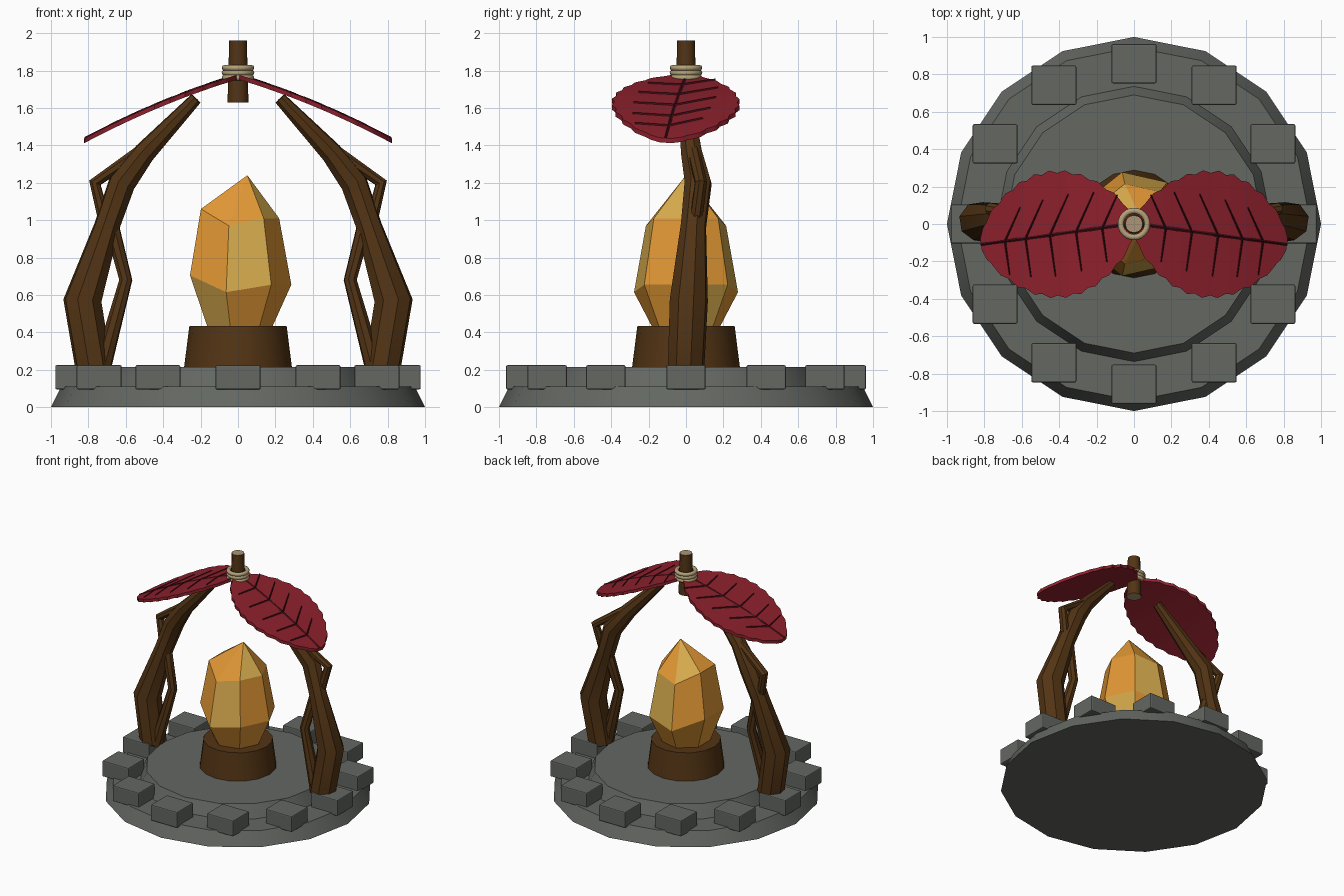
import bpy, bmesh, math
from mathutils import Vector

cube = bpy.data.objects.get("Cube")
if cube:
    bpy.data.objects.remove(cube)


def material(name, rgb):
    m = bpy.data.materials.new(name)
    m.use_nodes = True
    m.diffuse_color = (*rgb, 1)
    m.node_tree.nodes["Principled BSDF"].inputs["Base Color"].default_value = (*rgb, 1)
    return m


STONE = material("grey stone", (0.125, 0.135, 0.12))
BARK = material("brown bark", (0.085, 0.034, 0.007))
CUT_WOOD = material("pale cut wood", (0.42, 0.3, 0.18))
ROPE = material("tan rope", (0.46, 0.36, 0.19))
LEAF = material("red leaf", (0.27, 0.015, 0.026))
VEIN = material("dark red vein", (0.06, 0.004, 0.008))
AMBER = material("amber crystal", (0.75, 0.31, 0.035))
YELLOW = material("yellow crystal", (0.68, 0.41, 0.075))


def smooth(obj, degrees=40):
    bpy.ops.object.select_all(action="DESELECT")
    obj.select_set(True)
    bpy.context.view_layer.objects.active = obj
    bpy.ops.object.shade_smooth_by_angle(angle=math.radians(degrees))


def finish(name, bm, *mats):
    bmesh.ops.recalc_face_normals(bm, faces=bm.faces)
    mesh = bpy.data.meshes.new(name)
    bm.to_mesh(mesh)
    bm.free()
    for m in mats:
        mesh.materials.append(m)
    obj = bpy.data.objects.new(name, mesh)
    bpy.context.collection.objects.link(obj)
    return obj


def frustum(name, sides, r1, r2, z1, z2, *mats):
    bpy.ops.mesh.primitive_cone_add(vertices=sides, radius1=r1, radius2=r2,
                                    depth=z2 - z1, location=(0, 0, (z1 + z2) / 2))
    obj = bpy.context.object
    obj.name = name
    for m in mats:
        obj.data.materials.append(m)
    smooth(obj)
    return obj


def tube(name, points, mat):
    """Tapered round limb through points of (x, y, z, radius)."""
    curve = bpy.data.curves.new(name, "CURVE")
    curve.dimensions = "3D"
    curve.bevel_depth = 1
    curve.bevel_resolution = 2
    curve.use_fill_caps = True
    spline = curve.splines.new("POLY")
    spline.points.add(len(points) - 1)
    for p, (x, y, z, r) in zip(spline.points, points):
        p.co = (x, y, z, 1)
        p.radius = r
    curve.materials.append(mat)
    obj = bpy.data.objects.new(name, curve)
    bpy.context.collection.objects.link(obj)
    bpy.ops.object.select_all(action="DESELECT")
    obj.select_set(True)
    bpy.context.view_layer.objects.active = obj
    bpy.ops.object.convert(target="MESH")
    smooth(bpy.context.object)


# Stone floor in two steps
frustum("stone_base", 16, 1.0, 0.945, 0, 0.11, STONE)
frustum("stone_floor", 16, 0.74, 0.69, 0.1, 0.215, STONE)

# Ring of square stones, all facing the same way
for i in range(12):
    a = i * math.tau / 12
    bpy.ops.mesh.primitive_cube_add(size=1, location=(0.857 * math.cos(a), 0.857 * math.sin(a), 0.16))
    block = bpy.context.object
    block.name = f"rim_stone_{i + 1}"
    block.dimensions = (0.24, 0.21, 0.13)
    bpy.ops.object.transform_apply(location=False, rotation=False, scale=True)
    block.data.materials.append(STONE)
    bevel = block.modifiers.new("soft edge", "BEVEL")
    bevel.width = 0.008
    bevel.segments = 2

# Wooden pedestal
frustum("pedestal", 16, 0.29, 0.26, 0.2, 0.435, BARK)

# Seven-sided crystal: rings of (radius, height of each corner)
N = 7
wobble = [0, 0, -0.04, 0.05, 0.05, -0.04, 0]
bm = bmesh.new()
rings = []
for radius, height, amount in ((0.17, 0.4, 0), (0.285, 0.655, 1), (0.22, 1.01, 1)):
    rings.append([bm.verts.new((radius * math.cos(k * math.tau / N),
                                radius * math.sin(k * math.tau / N),
                                height + amount * wobble[k])) for k in range(N)])
apex = bm.verts.new((0.05, 0, 1.24))
bm.faces.new(rings[0][::-1])
for level in range(3):
    for k in range(N):
        n = (k + 1) % N
        low = rings[level]
        if level < 2:
            up = rings[level + 1]
            face = bm.faces.new((low[k], low[n], up[n], up[k]))
        else:
            face = bm.faces.new((low[k], low[n], apex))
        face.material_index = int((k - level) % 4 == 0)
finish("crystal", bm, AMBER, YELLOW)

# Two bent legs, each with two side shoots
TRUNK = [(0.77, 0, 0.2, 0.1), (0.832, 0.015, 0.57, 0.105), (0.7, 0.04, 0.97, 0.07),
         (0.62, 0.065, 1.2, 0.075), (0.5, 0.03, 1.36, 0.06), (0.225, 0, 1.65, 0.034)]
INNER = [(0.73, -0.02, 0.2, 0.05), (0.6, 0.01, 0.68, 0.036), (0.67, 0.04, 0.95, 0.04)]
OUTER = [(0.71, 0.05, 0.98, 0.035), (0.765, 0.08, 1.2, 0.034), (0.52, 0.04, 1.37, 0.035)]
for side, label in ((1, "left"), (-1, "right")):
    for part, path in (("leg", TRUNK), ("leg_inner_shoot", INNER), ("leg_outer_shoot", OUTER)):
        tube(f"{label}_{part}", [(side * x, y, z, r) for x, y, z, r in path], BARK)

# Top post with pale cut ends, bound with rope
post = frustum("top_post", 12, 0.056, 0.047, 1.63, 1.96, BARK, CUT_WOOD)
for f in post.data.polygons:
    f.material_index = int(abs(f.normal.z) > 0.9)
for i in range(3):
    bpy.ops.mesh.primitive_torus_add(major_segments=24, minor_segments=8, major_radius=0.071,
                                     minor_radius=0.016, location=(0, 0, 1.762 + i * 0.026))
    bpy.context.object.name = f"rope_loop_{i + 1}"
    bpy.context.object.data.materials.append(ROPE)
    smooth(bpy.context.object, 80)

# Drooping leaves
LENGTH, TURN = 0.825, math.radians(-7.6)


def droop(x, y, lift=0):
    return Vector((x, y, 1.778 - 0.3 * x - 0.14 * x * x + lift))


def leaf_point(t, s):
    width = 0.025 + 0.31 * max(0, math.sin(math.pi * t)) ** 0.65
    if abs(s) == 1:
        width += 0.008 * math.cos(t * 20 * math.pi)
    u, v = t * LENGTH, s * width
    return droop(u * math.cos(TURN) - v * math.sin(TURN),
                 u * math.sin(TURN) + v * math.cos(TURN))


def vein(bm, a, b, wide, thin):
    """Flat tapered ribbon lying on the leaf from a to b."""
    a, b = Vector(a), Vector(b)
    across = Vector((a.y - b.y, b.x - a.x)).normalized()
    last = None
    for i in range(5):
        p = a.lerp(b, i / 4)
        off = across * (wide + (thin - wide) * i / 4) / 2
        row = [bm.verts.new(droop(q.x, q.y, lift)) for q, lift in
               ((p - off, -0.002), (p, 0.007), (p + off, -0.002))]
        if last:
            for j in range(2):
                bm.faces.new((last[j], last[j + 1], row[j + 1], row[j]))
        last = row


def mirrored(bm, side):
    for v in bm.verts:
        v.co.x *= side


for side, label in ((1, "left"), (-1, "right")):
    bm = bmesh.new()
    rows = [[bm.verts.new(leaf_point(i / 40, s / 3)) for s in range(-3, 4)] for i in range(41)]
    for r0, r1 in zip(rows, rows[1:]):
        for j in range(6):
            bm.faces.new((r0[j], r1[j], r1[j + 1], r0[j + 1]))
    # Thicken straight down
    extruded = bmesh.ops.extrude_face_region(bm, geom=bm.faces[:], use_keep_orig=True)
    for v in extruded["geom"]:
        if isinstance(v, bmesh.types.BMVert):
            v.co.z -= 0.025
    mirrored(bm, side)
    smooth(finish(f"{label}_leaf", bm, LEAF))

    bm = bmesh.new()
    vein(bm, (0.03, 0), (0.82, -0.11), 0.034, 0.018)
    for x in (0.17, 0.31, 0.45, 0.58, 0.69):
        reach = 0.22 * math.sin(math.pi * (0.12 + 0.88 * x)) ** 0.7
        y = x * math.tan(TURN)
        vein(bm, (x, y), (x - 0.45 * reach, y + reach), 0.014, 0.008)
        vein(bm, (x, y), (x - 0.14 * reach, y - reach), 0.014, 0.008)
    mirrored(bm, side)
    veins = finish(f"{label}_leaf_veins", bm, VEIN)
    # Ribbons face upward
    for f in veins.data.polygons:
        if f.normal.z < 0:
            f.flip()
